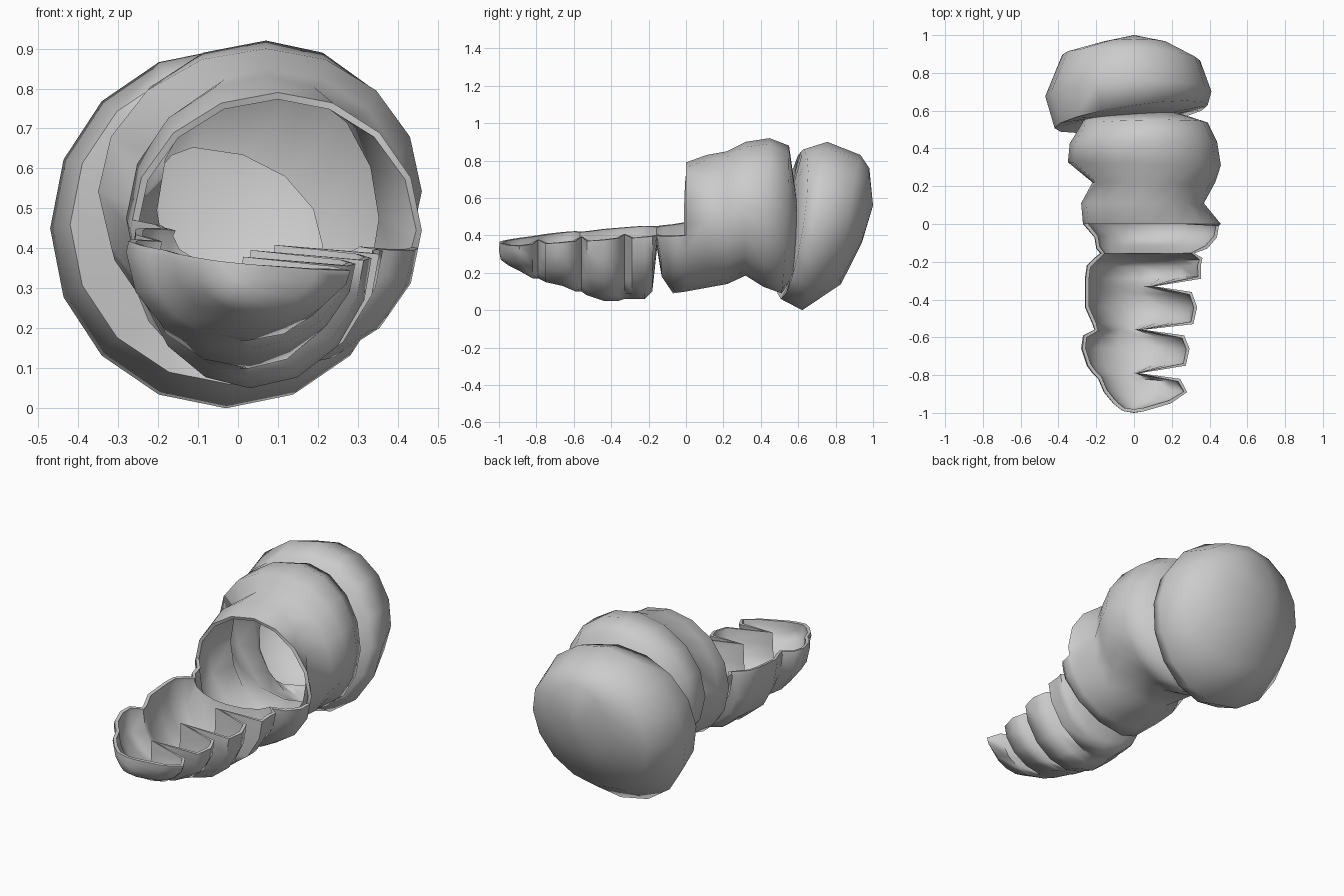
import bpy, bmesh, math
from mathutils import Vector

if "Cube" in bpy.data.objects:
    bpy.data.objects.remove(bpy.data.objects["Cube"])

SIDES = 16

# rear rings: y, left x, right x, bottom z, top z, lean with z, lean with x, middle x
REAR = [
    (.96, -.17, .18, .36, .76, .10, .00, .00),
    (.88, -.38, .35, .14, .83, .15, -.04, -.02),
    (.69, -.47, .41, .00, .90, .15, .03, -.03),
    (.57, -.42, .39, .06, .86, .15, .15, -.02),
    (.57, -.27, .23, .14, .67, .05, .08, -.11),
    (.53, -.28, .39, .09, .88, .05, .02, .06),
    (.43, -.34, .44, .125, .92, .04, .01, .07),
    (.32, -.35, .46, .185, .90, .00, -.02, .07),
    (.22, -.22, .43, .14, .85, .00, .00, .08),
    (.11, -.28, .37, .12, .83, .00, .00, .08),
    (.00, -.27, .46, .10, .79, .00, .00, .10),
]
# front rings: y, left x, right x, bottom z (deep folds on the right)
FRONT = [
    (-.07, -.21, .45, .09), (-.13, -.20, .40, .18), (-.155, -.18, .34, .33),
    (-.18, -.21, .37, .10), (-.22, -.25, .36, .06), (-.29, -.26, .36, .06),
    (-.33, -.26, .11, .06), (-.36, -.26, .31, .05), (-.44, -.26, .34, .05),
    (-.53, -.22, .32, .08), (-.56, -.21, .05, .10), (-.59, -.27, .27, .10),
    (-.66, -.28, .30, .13), (-.75, -.25, .28, .15), (-.79, -.22, .03, .17),
    (-.82, -.19, .25, .17), (-.89, -.16, .29, .21), (-.95, -.11, .20, .24),
    (-.99, -.06, .06, .27),
]


def cut_height(x, y):
    return .445 + .082 * y - .10 * x


def ring(bm, y, xl, xr, zb, zt, tz=0, tx=0, cx=.03):
    cz = (zb + zt) / 2
    verts = []
    for i in range(SIDES):
        a = 2 * math.pi * i / SIDES
        c, s = math.cos(a), math.sin(a)
        x = cx + c * ((xr - cx) if c > 0 else (cx - xl))
        z = cz + s * (zt - zb) / 2
        verts.append(bm.verts.new((x, y + tz * (z - cz) + tx * x, z)))
    return verts


# Folded body lofted through the rings
bm = bmesh.new()
rings = [ring(bm, *r) for r in REAR]
for y, xl, xr, zb in FRONT:
    middle = .03 if xr > .1 else 0
    rings.append(ring(bm, y, xl, xr, zb, 2 * cut_height(0, y) - zb, cx=middle))
for a, b in zip(rings, rings[1:]):
    for i in range(SIDES):
        j = (i + 1) % SIDES
        bm.faces.new((a[i], a[j], b[j], b[i]))
for end, tip in ((rings[0], (0, 1.0, .56)), (rings[-1], (0, -1.0, .32))):
    v = bm.verts.new(tip)
    for i in range(SIDES):
        bm.faces.new((end[i], end[(i + 1) % SIDES], v))
bmesh.ops.recalc_face_normals(bm, faces=bm.faces[:])

# Open the front half along a sloping plane
faces = [f for f in bm.faces if f.calc_center_median().y < 0]
geom = faces + list({e for f in faces for e in f.edges}) + list({v for f in faces for v in f.verts})
bmesh.ops.bisect_plane(bm, geom=geom, plane_co=Vector((0, 0, cut_height(0, 0))),
                       plane_no=Vector((.10, -.082, 1)).normalized())
gone = []
for f in bm.faces:
    c = f.calc_center_median()
    if c.y < -.001 and c.z > cut_height(c.x, c.y):
        gone.append(f)
bmesh.ops.delete(bm, geom=gone, context='FACES')

mesh = bpy.data.meshes.new("folded_shell")
bm.to_mesh(mesh)
bm.free()
shell = bpy.data.objects.new("folded_shell", mesh)
bpy.context.collection.objects.link(shell)

# Thin wall
bpy.context.view_layer.objects.active = shell
shell.select_set(True)
wall = shell.modifiers.new("wall", 'SOLIDIFY')
wall.thickness = .018
wall.offset = -1
bpy.ops.object.modifier_apply(modifier="wall")
bpy.ops.object.shade_smooth_by_angle(angle=math.radians(70))
